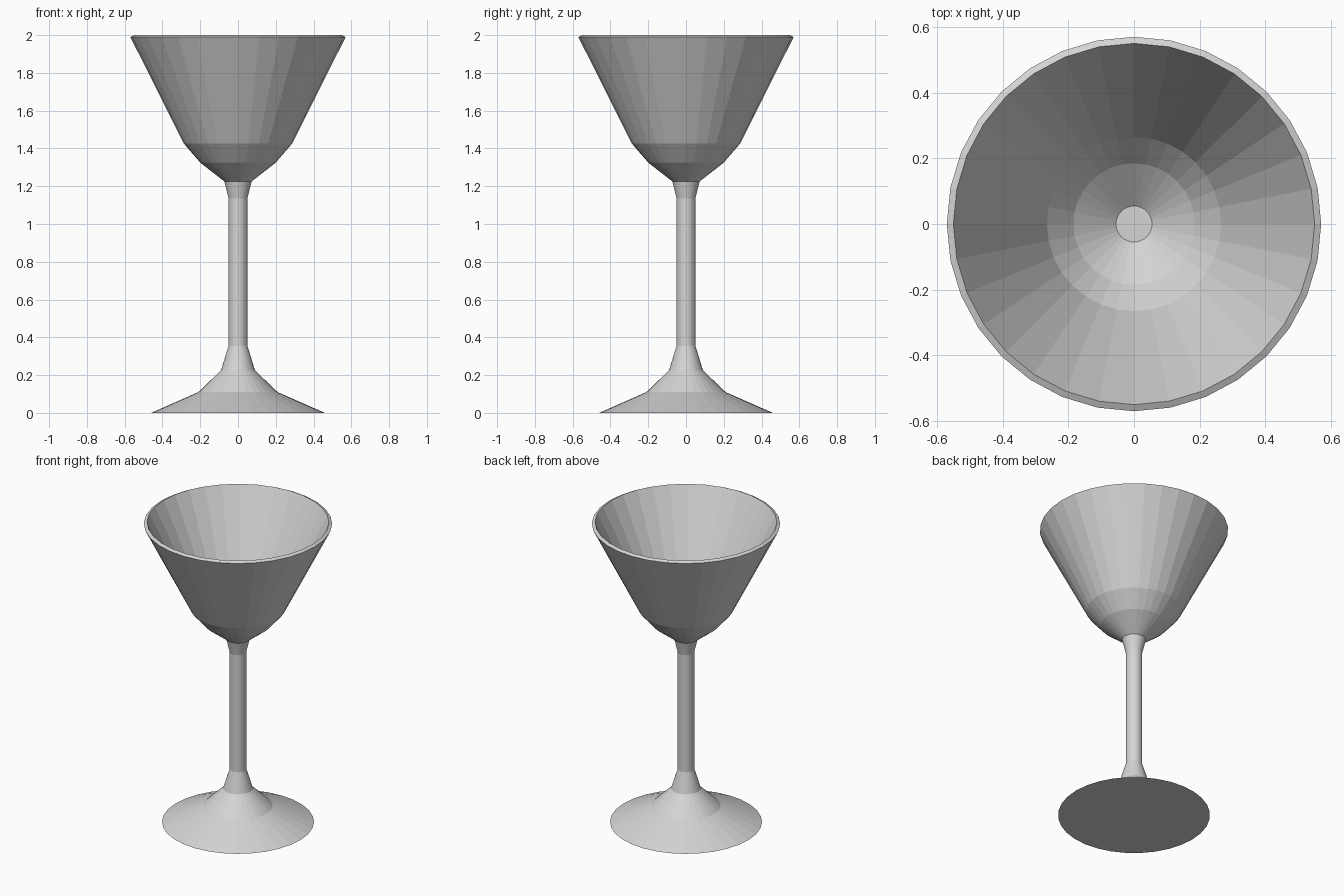
import bpy
import bmesh
from math import cos, sin, tau

SIDES = 32

cube = bpy.data.objects.get("Cube")
if cube:
    bpy.data.objects.remove(cube, do_unlink=True)

# Single pale grey material
grey = bpy.data.materials.new("pale_grey")
grey.use_nodes = True
colour = (0.66, 0.66, 0.66, 1)
grey.diffuse_color = colour
grey.node_tree.nodes["Principled BSDF"].inputs["Base Color"].default_value = colour


def lathe(name, profile, cap_start=False, cap_end=False):
    """Turn a (radius, height) profile, listed so its outside is on the right."""
    bm = bmesh.new()
    rings = [[bm.verts.new((r * cos(tau * i / SIDES), r * sin(tau * i / SIDES), z))
              for i in range(SIDES)] for r, z in profile]
    for low, high in zip(rings, rings[1:]):
        for i in range(SIDES):
            j = (i + 1) % SIDES
            bm.faces.new((low[i], low[j], high[j], high[i]))
    if cap_start:
        bm.faces.new(rings[0][::-1])
    if cap_end:
        bm.faces.new(rings[-1])
    mesh = bpy.data.meshes.new(name)
    bm.to_mesh(mesh)
    bm.free()
    mesh.materials.append(grey)
    obj = bpy.data.objects.new(name, mesh)
    bpy.context.collection.objects.link(obj)
    return obj


# Flared foot with a flat underside
lathe("foot", [(0.46, 0), (0.21, 0.11), (0.09, 0.225), (0.05, 0.355)], cap_start=True)

# Slim stem widening into a collar below the bowl
lathe("stem", [(0.05, 0.355), (0.05, 1.135), (0.072, 1.225)])

# Thin-walled bowl: outside, sloped rim, inside, flat bottom
lathe("bowl", [(0.072, 1.225), (0.2, 1.325), (0.286, 1.425), (0.57, 1.99),
               (0.55, 2.0), (0.265, 1.432), (0.185, 1.338), (0.055, 1.238)],
      cap_end=True)
